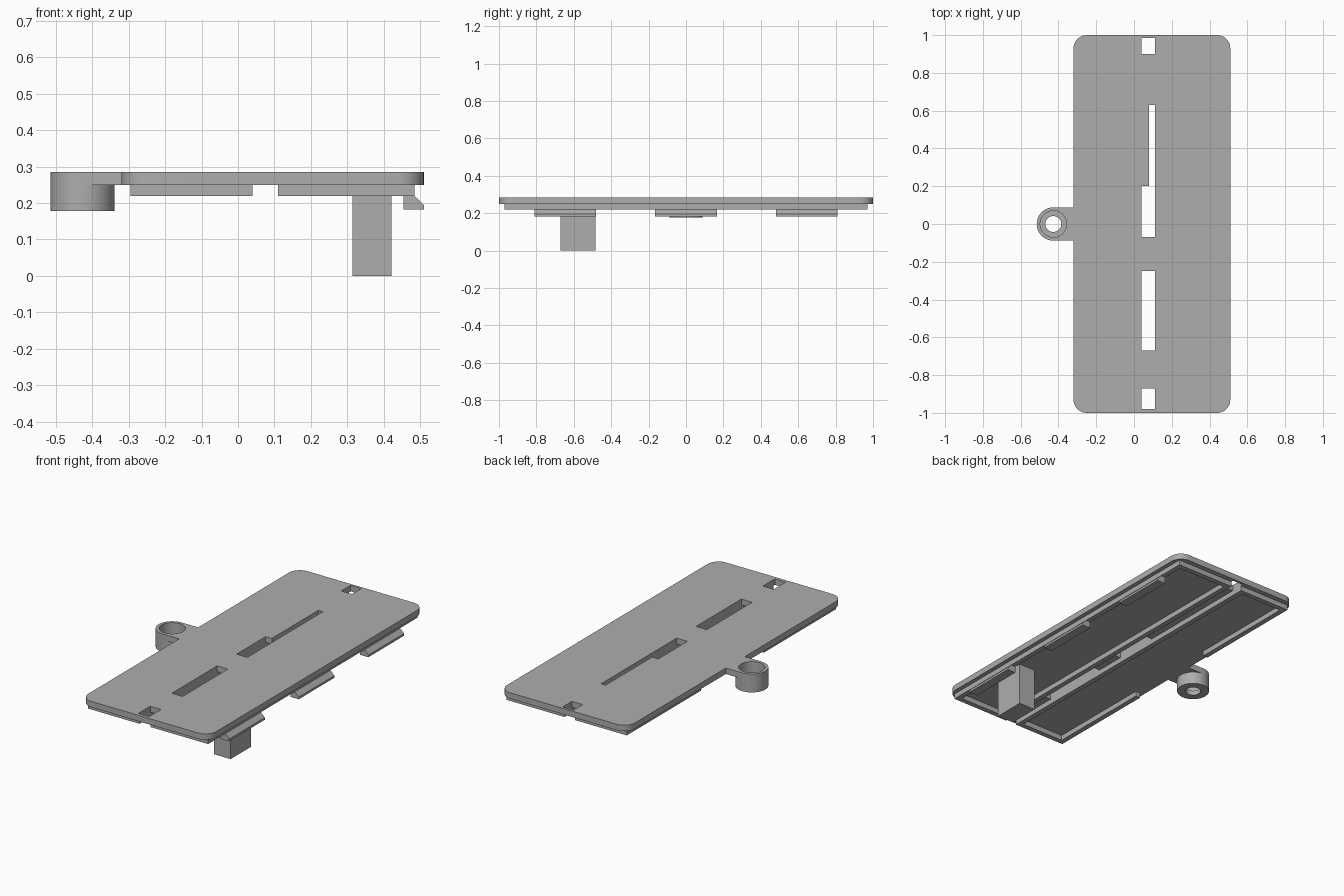
import bpy, bmesh, math

cube = bpy.data.objects.get("Cube")
if cube:
    bpy.data.objects.remove(cube, do_unlink=True)

grey = bpy.data.materials.new("plastic grey")
grey.use_nodes = True
grey.diffuse_color = (0.42, 0.42, 0.42, 1)
bsdf = next(n for n in grey.node_tree.nodes if n.type == 'BSDF_PRINCIPLED')
bsdf.inputs["Base Color"].default_value = grey.diffuse_color


def prism(name, outline, low, high, axis='z'):
    """Extrude a closed outline along z, or an (x, z) outline along y."""
    place = (lambda p, h: (p[0], p[1], h)) if axis == 'z' else (lambda p, h: (p[0], h, p[1]))
    bm = bmesh.new()
    face = bm.faces.new([bm.verts.new(place(p, low)) for p in outline])
    ext = bmesh.ops.extrude_face_region(bm, geom=[face])
    step = place((0, 0), high - low)
    bmesh.ops.translate(bm, vec=step, verts=[v for v in ext["geom"] if isinstance(v, bmesh.types.BMVert)])
    bmesh.ops.recalc_face_normals(bm, faces=bm.faces)
    mesh = bpy.data.meshes.new(name)
    bm.to_mesh(mesh)
    bm.free()
    mesh.materials.append(grey)
    obj = bpy.data.objects.new(name, mesh)
    bpy.context.collection.objects.link(obj)
    return obj


def box(name, x0, x1, y0, y1, z0, z1):
    return prism(name, [(x0, y0), (x1, y0), (x1, y1), (x0, y1)], z0, z1)


def disc(name, cx, cy, r, z0, z1, n=64):
    pts = [(cx + r * math.cos(2 * math.pi * i / n), cy + r * math.sin(2 * math.pi * i / n)) for i in range(n)]
    return prism(name, pts, z0, z1)


def combine(target, other, operation):
    mod = target.modifiers.new("join", 'BOOLEAN')
    mod.operation, mod.object, mod.solver = operation, other, 'EXACT'
    bpy.context.view_layer.objects.active = target
    bpy.ops.object.modifier_apply(modifier=mod.name)
    bpy.data.objects.remove(other, do_unlink=True)


def smooth(obj):
    bpy.ops.object.select_all(action='DESELECT')
    obj.select_set(True)
    bpy.context.view_layer.objects.active = obj
    bpy.ops.object.shade_smooth_by_angle(angle=math.radians(30))


LEFT, RIGHT, BOTTOM, TOP, RIB = -0.32, 0.51, 0.25, 0.285, 0.22

# Cover plate with rounded corners
radius, steps = 0.07, 10
outline = []
for k, (cx, cy) in enumerate([(RIGHT - radius, 1 - radius), (LEFT + radius, 1 - radius),
                              (LEFT + radius, radius - 1), (RIGHT - radius, radius - 1)]):
    for i in range(steps + 1):
        a = math.pi / 2 * (k + i / steps)
        outline.append((cx + radius * math.cos(a), cy + radius * math.sin(a)))
plate = prism("cover_plate", outline, BOTTOM, TOP)

# Slots along the centre channel
for x0, y0, y1 in [(0.04, 0.9, 0.985), (0.04, -0.98, -0.87), (0.04, -0.67, -0.25),
                   (0.04, -0.07, 0.2), (0.08, 0.19, 0.63)]:
    combine(plate, box("slot_cutter", x0, 0.11, y0, y1, 0.2, 0.3), 'DIFFERENCE')

# Round screw ear with its tab and stepped bore
ear_x, ear_r = -0.427, 0.088
ear = disc("screw_ear", ear_x, 0, ear_r, 0.178, TOP)
combine(ear, box("ear_tab", ear_x, LEFT, -ear_r, ear_r, BOTTOM, TOP), 'UNION')
combine(ear, disc("bore_cutter", ear_x, 0, 0.07, 0.205, 0.4), 'DIFFERENCE')
combine(ear, disc("hole_cutter", ear_x, 0, 0.042, 0.1, 0.4), 'DIFFERENCE')

# Two rectangular rib frames underneath
wall = 0.03
for side, x0, x1 in [("right", -0.295, 0.04), ("left", 0.11, 0.485)]:
    frame = box(side + "_rib_frame", x0, x1, -0.97, 0.97, RIB, BOTTOM)
    combine(frame, box("frame_cutter", x0 + wall, x1 - wall, wall - 0.97, 0.97 - wall, 0.1, 0.4), 'DIFFERENCE')
    if side == "right":
        combine(frame, box("gap_cutter", x0 - wall, x0 + wall + 0.01, -0.3, 0.28, 0.1, 0.4), 'DIFFERENCE')

# Snap hooks below the outer rib
hook = [(0.455, 0.182), (RIGHT, 0.182), (RIGHT, 0.195), (0.485, RIB), (0.455, RIB)]
for label, y in [("front", -0.645), ("middle", 0), ("back", 0.645)]:
    prism(label + "_snap_hook", hook, y - 0.165, y + 0.165, 'y')

# Support post
box("support_post", 0.314, 0.421, -0.67, -0.483, 0, BOTTOM)

for obj in (plate, ear):
    smooth(obj)
